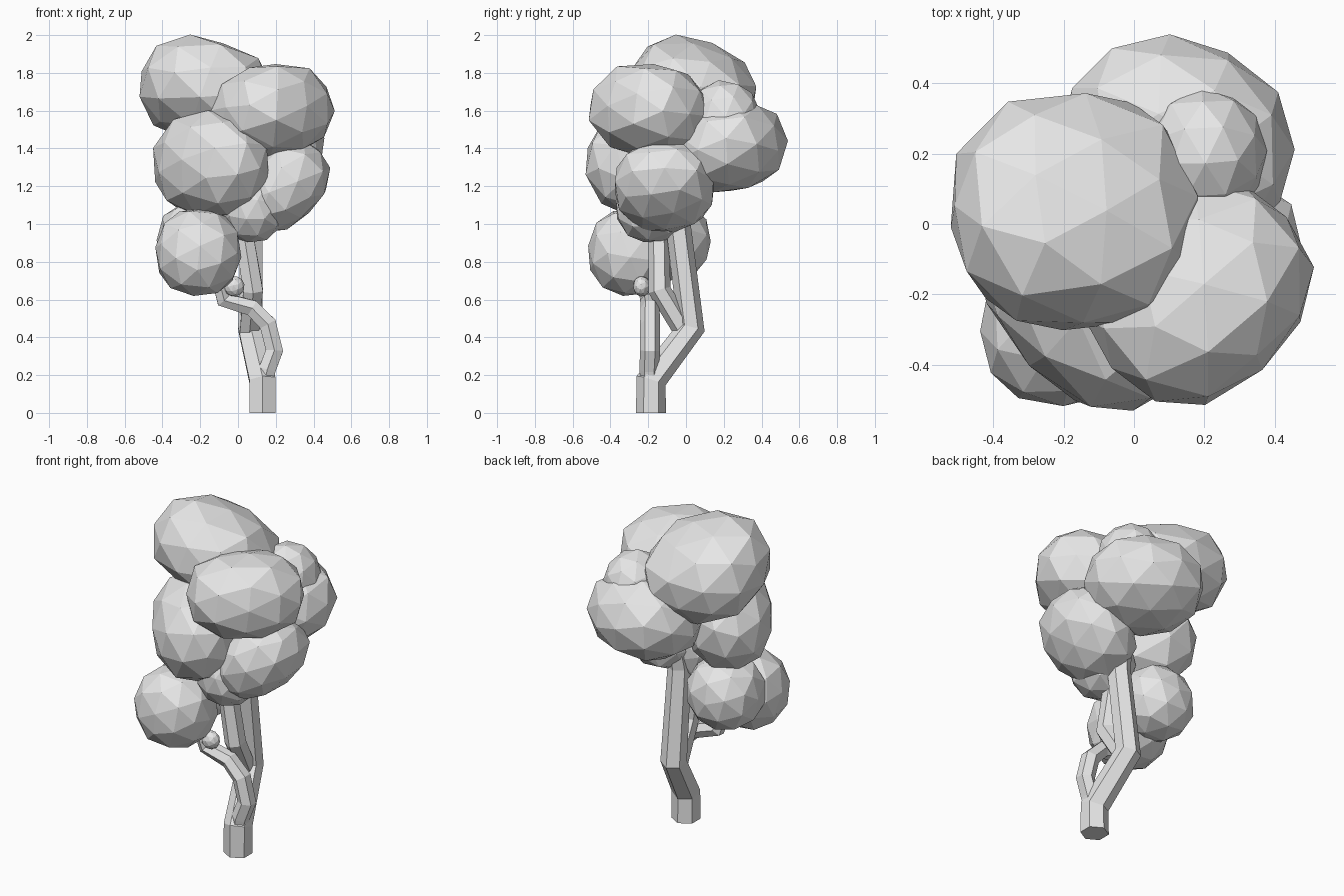
import bpy
import bmesh
import random
from math import cos, sin, pi, radians
from mathutils import Matrix, Vector, Euler

random.seed(4)
cube = bpy.data.objects.get("Cube")
if cube:
    bpy.data.objects.remove(cube, do_unlink=True)

grey = bpy.data.materials.new("plain_grey")
grey.use_nodes = True
color = (0.8, 0.8, 0.8, 1)
grey.diffuse_color = color
grey.node_tree.nodes["Principled BSDF"].inputs["Base Color"].default_value = color


def finish(name, bm):
    bmesh.ops.recalc_face_normals(bm, faces=bm.faces)
    mesh = bpy.data.meshes.new(name)
    bm.to_mesh(mesh)
    bm.free()
    mesh.materials.append(grey)
    obj = bpy.data.objects.new(name, mesh)
    bpy.context.collection.objects.link(obj)
    return obj


def blob(name, center, radii, tilt=(0, 0, 0), power=2.3):
    """Faceted, slightly boxy ellipsoid; facets get a random turn first."""
    bm = bmesh.new()
    turn = Euler([random.uniform(0, pi) for _ in range(3)]).to_matrix().to_4x4()
    lean = Euler([radians(a) for a in tilt]).to_matrix().to_4x4()
    shape = Matrix.Diagonal((*radii, 1))
    bmesh.ops.create_icosphere(bm, subdivisions=2, radius=1.02, matrix=turn)
    for v in bm.verts:
        v.co *= sum(abs(c) ** power for c in v.co.normalized()) ** (-1 / power)
    bm.transform(Matrix.Translation(center) @ lean @ shape)
    return finish(name, bm)


def limb(name, path, sides=6):
    """Hexagonal tube through points given as (x, y, z, radius)."""
    bm = bmesh.new()
    pts = [Vector(p[:3]) for p in path]
    rings = []
    for i, p in enumerate(pts):
        before = (p - pts[i - 1]).normalized() if i else Vector()
        after = (pts[i + 1] - p).normalized() if i < len(pts) - 1 else Vector()
        rot = Vector((0, 0, 1)).rotation_difference(before + after)
        ring = []
        for k in range(sides):
            a = pi / 2 + 2 * pi * k / sides
            ring.append(bm.verts.new(p + rot @ Vector((cos(a), sin(a), 0)) * path[i][3]))
        rings.append(ring)
    for low, high in zip(rings, rings[1:]):
        for k in range(sides):
            n = (k + 1) % sides
            bm.faces.new((low[k], low[n], high[n], high[k]))
    bm.faces.new(rings[0])
    bm.faces.new(rings[-1])
    return finish(name, bm)


# Trunk and branches
limb("trunk", [(.13, -.185, 0, .08), (.13, -.185, .17, .08),
               (.065, .027, .45, .074), (.073, -.042, 1, .067), (.09, .02, 1.35, .05)])
limb("inner_branch", [(.06, -.005, .43, .058), (.08, -.14, .65, .06),
                      (.015, -.145, 1.05, .055)])
limb("front_branch", [(.14, -.19, .16, .05), (.155, -.195, .23, .052),
                      (.193, -.19, .33, .053), (.158, -.19, .47, .053),
                      (.075, -.19, .555, .05), (-.075, -.195, .6, .048),
                      (-.11, -.22, .75, .045)])
blob("bud", (-.02, -.235, .67), (.054, .045, .054), power=2)

# Foliage clumps
blob("crown_top", (-.17, .035, 1.7), (.35, .335, .255), (-20, 16, 0), power=2.5)
blob("crown_front_left", (.185, -.195, 1.6), (.322, .277, .238), (-14, 0, 45), power=2.5)
blob("crown_front_right", (-.143, -.2, 1.32), (.362, .245, .28), (0, 0, -52))
blob("crown_back", (.12, .225, 1.41), (.33, .295, .235), (12, 0, -24))
blob("crown_back_small", (.2, .2, 1.57), (.175, .19, .19), power=2)
blob("side_clump", (.238, -.115, 1.2), (.268, .262, .195), (0, -44, 0), power=2.4)
blob("lower_middle_clump", (.075, -.185, 1.095), (.168, .185, .19))
blob("lower_front_clump", (-.21, -.3, .85), (.224, .215, .228))
blob("lower_back_clump", (-.215, -.08, .91), (.212, .207, .21))
